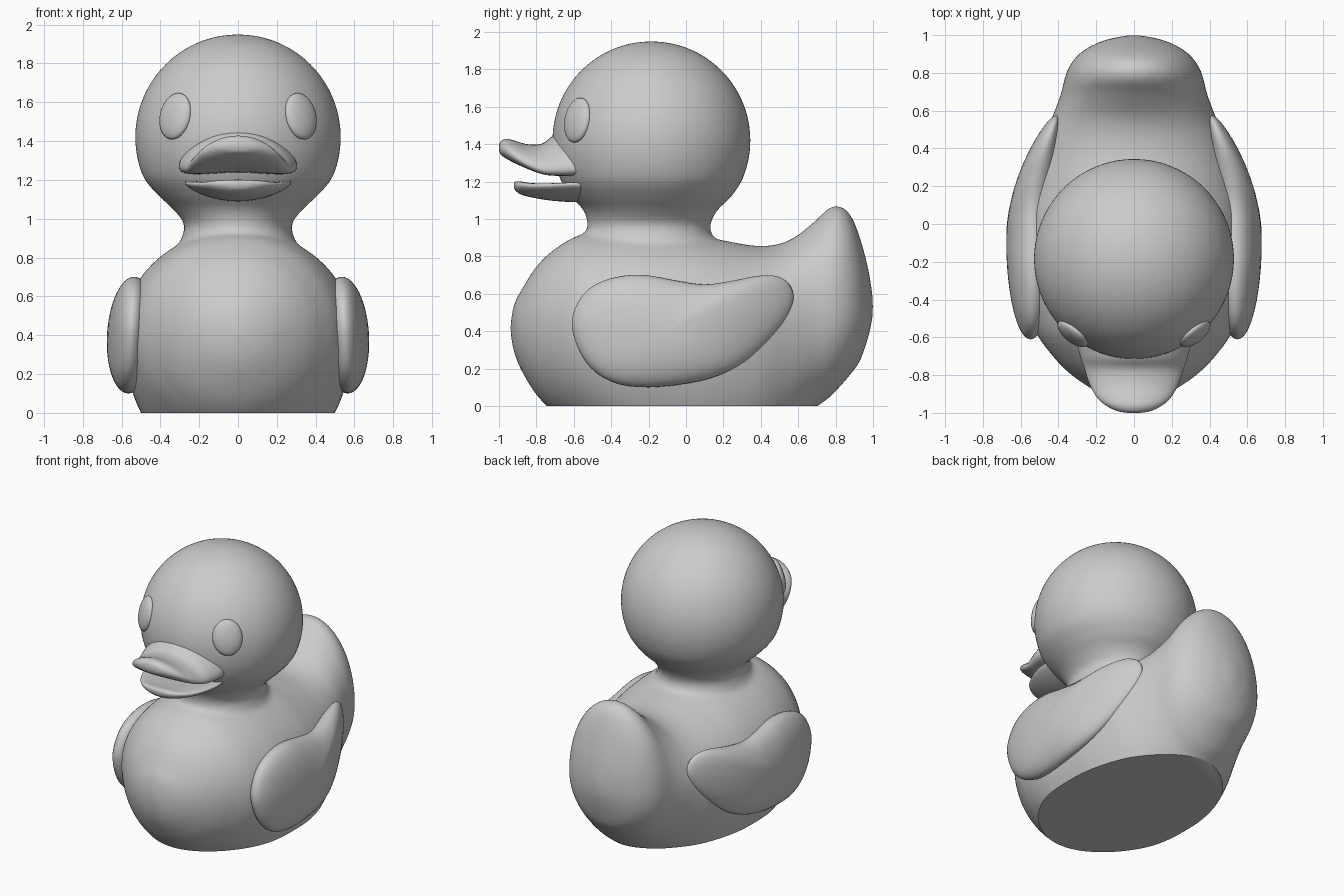
import bpy, bmesh
from math import sin, cos, pi, sqrt, radians
from mathutils import Vector, Matrix

cube = bpy.data.objects.get("Cube")
if cube:
    bpy.data.objects.remove(cube)

grey = bpy.data.materials.new("plain_grey")
grey.use_nodes = True
GREY = (0.6, 0.6, 0.6, 1)
grey.diffuse_color = GREY
grey.node_tree.nodes["Principled BSDF"].inputs["Base Color"].default_value = GREY


def spline(pts, steps, closed=False):
    """Smooth curve through tuples of any length."""
    n, out = len(pts), []
    pick = lambda i: Vector(pts[i % n] if closed else pts[max(0, min(n - 1, i))])
    for i in range(n if closed else n - 1):
        a, b, c, d = (pick(i + k) for k in (-1, 0, 1, 2))
        for s in range(steps):
            t = s / steps
            out.append(b + (c - a) * (t / 2) + (a * 2 - b * 5 + c * 4 - d) * (t * t / 2)
                       + (b * 3 - a - c * 3 + d) * (t ** 3 / 2))
    if not closed:
        out.append(Vector(pts[-1]))
    return out


def make_object(name, bm):
    bmesh.ops.recalc_face_normals(bm, faces=bm.faces)
    mesh = bpy.data.meshes.new(name)
    bm.to_mesh(mesh)
    bm.free()
    mesh.materials.append(grey)
    ob = bpy.data.objects.new(name, mesh)
    bpy.context.collection.objects.link(ob)
    return ob


def smooth(ob, angle=50):
    bpy.ops.object.select_all(action="DESELECT")
    ob.select_set(True)
    bpy.context.view_layer.objects.active = ob
    bpy.ops.object.shade_smooth_by_angle(angle=radians(angle))


def loft(bm, rings):
    """Skin a list of equal closed rings and cap both ends."""
    loops = [[bm.verts.new(p) for p in ring] for ring in rings]
    n = len(loops[0])
    for a, b in zip(loops, loops[1:]):
        for i in range(n):
            j = (i + 1) % n
            bm.faces.new((a[i], a[j], b[j], b[i]))
    bm.faces.new(loops[0])
    bm.faces.new(loops[-1])


def angles(n):
    return [2 * pi * i / n for i in range(n)]


# Body and tail: cross-sections along y (y, half width, widest z, top z, bottom z)
body_sections = [
    (-.94, .01, .42, .43, .40), (-.92, .11, .42, .54, .29), (-.88, .21, .42, .62, .19),
    (-.8, .33, .42, .745, .06), (-.7, .43, .42, .84, -.04), (-.55, .53, .41, .92, -.14),
    (-.3, .59, .41, .945, -.3), (0, .59, .41, .925, -.36), (.2, .56, .41, .885, -.35),
    (.4, .505, .42, .855, -.27), (.55, .44, .45, .885, -.15), (.68, .39, .47, .98, -.02),
    (.76, .37, .49, 1.055, .04), (.82, .35, .5, 1.07, .1), (.88, .31, .51, 1.02, .17),
    (.93, .25, .52, .9, .24), (.975, .15, .53, .73, .37), (.999, .03, .53, .58, .48)]
bm = bmesh.new()
loft(bm, [[(w * cos(a), y, zc + sin(a) * ((zt - zc) if sin(a) > 0 else (zc - zb))) for a in angles(64)]
          for y, w, zc, zt, zb in spline(body_sections, 5)])

# Neck and head: horizontal rings (z, half width, half depth)
HEAD = Vector((0, -.185, 1.42))
R = .53
neck = [(.7, .36, .46), (.8, .34, .42), (.87, .305, .375), (.93, .28, .335), (.98, .28, .33),
        (1.05, .335, .36), (1.11, .4, .42), (1.18, .465, .47)]
dome = [(HEAD.z + R * sin(t), R * cos(t), R * cos(t)) for t in (radians(-20 + i * 10) for i in range(11))]
dome.append((HEAD.z + R * sin(radians(89)), .01, .01))
loft(bm, [[(rx * cos(a), HEAD.y - .02 * max(0, min(1, (1.1 - z) * 5)) + ry * sin(a), z) for a in angles(64)]
          for z, rx, ry in spline(neck + dome, 4)])
body = make_object("body_and_head", bm)

# Blend body and neck into one skin
remesh = body.modifiers.new("blend", "REMESH")
remesh.mode = "VOXEL"
remesh.voxel_size = .016
soften = body.modifiers.new("soften", "SMOOTH")
soften.factor = .5
soften.iterations = 12
bpy.context.view_layer.update()
blended = body.evaluated_get(bpy.context.evaluated_depsgraph_get())
bm = bmesh.new()
bm.from_mesh(blended.to_mesh())
blended.to_mesh_clear()
body.modifiers.clear()

# Flat underside
cut = bmesh.ops.bisect_plane(bm, geom=bm.verts[:] + bm.edges[:] + bm.faces[:], plane_co=(0, 0, 0),
                             plane_no=(0, 0, 1), clear_inner=True)
bmesh.ops.holes_fill(bm, edges=[e for e in bm.edges if e.is_boundary], sides=0)
bm.to_mesh(body.data)
bm.free()
if not body.data.materials:
    body.data.materials.append(grey)
smooth(body, 40)


# Bill halves: sections along y (y, half width, mid z, half height, edge droop)
def bill(name, sections):
    bm = bmesh.new()
    loft(bm, [[(w * cos(a), y, z + h * sin(a) - droop * cos(a) ** 2) for a in angles(40)]
              for y, w, z, h, droop in spline(sections, 5)])
    smooth(make_object(name, bm), 60)


bill("upper_bill", [
    (-1, .03, 1.38, .012, 0), (-.99, .09, 1.38, .036, .005), (-.96, .15, 1.375, .053, .015),
    (-.92, .195, 1.36, .06, .025), (-.85, .235, 1.335, .065, .04), (-.77, .262, 1.325, .078, .06),
    (-.7, .285, 1.345, .105, .08), (-.6, .305, 1.35, .115, .08), (-.45, .28, 1.35, .11, .08)])
bill("lower_bill", [
    (-.92, .03, 1.18, .012, 0), (-.91, .085, 1.175, .025, -.005), (-.88, .145, 1.165, .035, -.015),
    (-.82, .2, 1.152, .038, -.025), (-.72, .25, 1.14, .042, -.04), (-.6, .275, 1.135, .045, -.05),
    (-.45, .26, 1.135, .045, -.05)])

# Wings: side outline (y, z) puffed up around a sheet that bends in toward the tail
outline = spline([
    (-.61, .42), (-.58, .55), (-.5, .64), (-.37, .69), (-.22, .7), (-.05, .67), (.1, .65),
    (.25, .67), (.38, .695), (.48, .695), (.55, .655), (.575, .57), (.53, .46), (.42, .33),
    (.27, .21), (.08, .135), (-.2, .1), (-.4, .13), (-.54, .24)], 4, closed=True)
CENTRE = Vector((-.1, .4))


def wing(name, side):
    rings = []
    for t in (radians(-87 + i * 174 / 24) for i in range(25)):
        ring = []
        for p in outline:
            y, z = CENTRE + (p - CENTRE) * cos(t)
            sheet = .55 - .05 * (z - .4) - .36 * max(0, y + .02) ** 2
            ring.append((side * (sheet + .125 * sin(t) * (1 - .45 * max(0, y))), y, z))
        rings.append(ring)
    bm = bmesh.new()
    loft(bm, rings)
    smooth(make_object(name, bm), 60)


# Eyes: flattened ovals lying on the head
def eye(name, side):
    out = Vector((side * .328, -sqrt(R * R - .328 ** 2 - .11 ** 2), .11))
    turn = out.to_track_quat("Z", "Y").to_matrix().to_4x4()
    bm = bmesh.new()
    bmesh.ops.create_uvsphere(bm, u_segments=40, v_segments=20, radius=1)
    place = (Matrix.Translation(HEAD + out * .985) @ turn @ Matrix.Rotation(side * radians(4), 4, "Z")
             @ Matrix.Diagonal((.098, .122, .04, 1)))
    bm.transform(place)
    smooth(make_object(name, bm), 60)


for label, side in (("left", 1), ("right", -1)):
    wing(label + "_wing", side)
    eye(label + "_eye", side)
